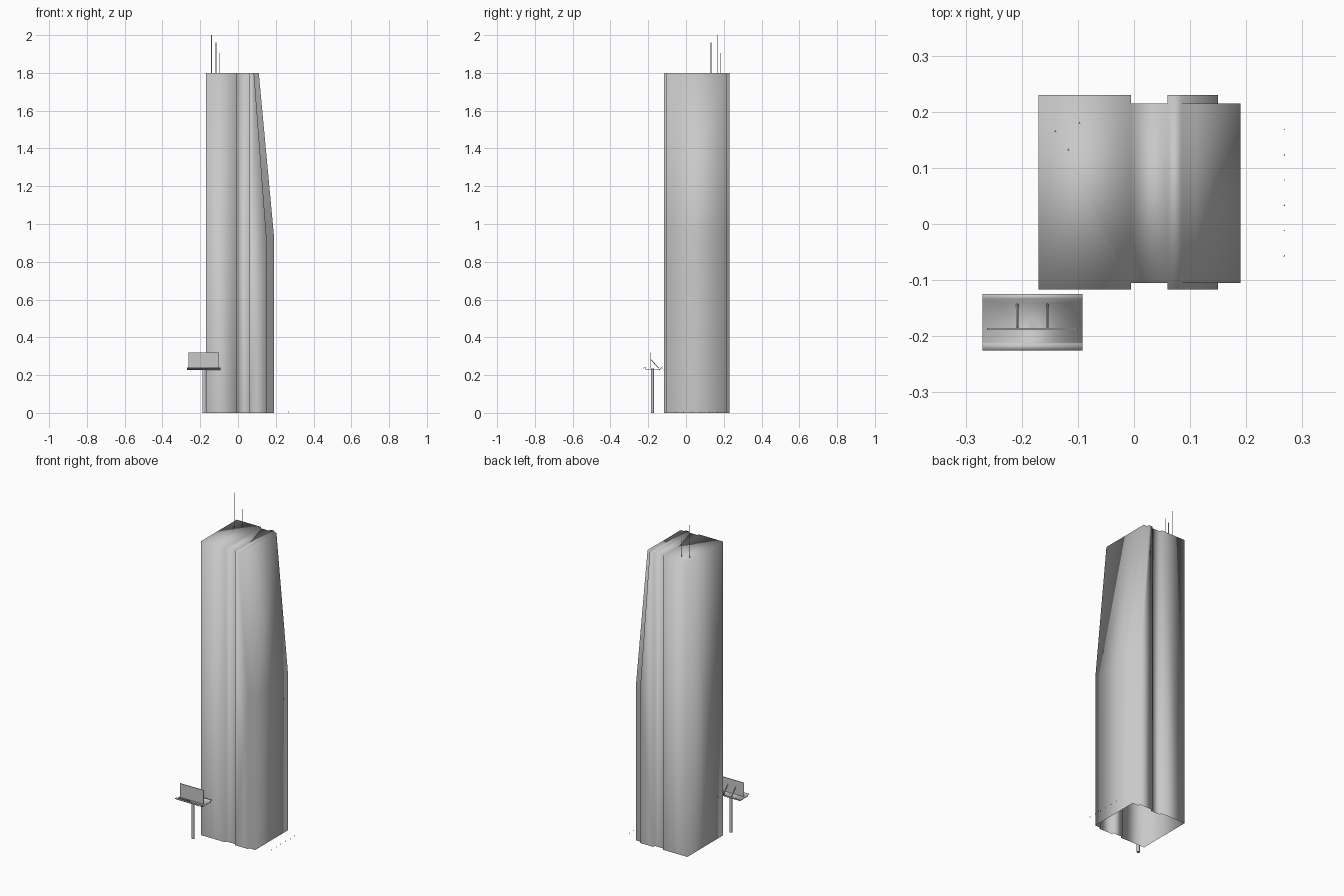
import bpy
import bmesh
from mathutils import Vector

if "Cube" in bpy.data.objects:
    bpy.data.objects.remove(bpy.data.objects["Cube"], do_unlink=True)

grey = bpy.data.materials.new("plain grey")
grey.use_nodes = True
grey.diffuse_color = (0.58, 0.58, 0.58, 1)
grey.node_tree.nodes["Principled BSDF"].inputs["Base Color"].default_value = (0.58, 0.58, 0.58, 1)


def finish(name, bm, smooth=False):
    bmesh.ops.recalc_face_normals(bm, faces=bm.faces)
    mesh = bpy.data.meshes.new(name)
    for face in bm.faces:
        face.smooth = smooth
    bm.to_mesh(mesh)
    bm.free()
    mesh.materials.append(grey)
    obj = bpy.data.objects.new(name, mesh)
    bpy.context.collection.objects.link(obj)
    return obj


def box(name, lo, hi):
    bm = bmesh.new()
    bmesh.ops.create_cube(bm, size=1)
    lo, hi = Vector(lo), Vector(hi)
    for v in bm.verts:
        v.co = (lo + hi) / 2 + v.co * (hi - lo)
    return finish(name, bm)


def rod(name, start, end, radius, sides=3):
    start, end = Vector(start), Vector(end)
    axis = end - start
    bm = bmesh.new()
    bmesh.ops.create_cone(bm, cap_ends=True, segments=sides, radius1=radius,
                          radius2=radius, depth=axis.length)
    turn = Vector((0, 0, 1)).rotation_difference(axis)
    for v in bm.verts:
        v.co = turn @ v.co + (start + end) / 2
    return finish(name, bm)


# Tower: notched plan, open underneath, its left flank leaning in above the fold
TOP, FOLD = 1.8, 0.94
FRONT, FRONT_IN, BACK_IN, BACK = -0.117, -0.105, 0.215, 0.23
front_half = [(-0.17, FRONT), (-0.005, FRONT), (-0.005, FRONT_IN), (0.06, FRONT_IN),
              (0.06, FRONT), (0.15, FRONT), (0.15, FRONT_IN), (0.19, FRONT_IN)]
to_back = {FRONT: BACK, FRONT_IN: BACK_IN}
plan = front_half + [(x, to_back[y]) for x, y in reversed(front_half)]
lean = {0.15: 0.085, 0.19: 0.11}

bm = bmesh.new()
columns = []
for x, y in plan:
    column = [bm.verts.new((x, y, 0))]
    if x in lean:
        column.append(bm.verts.new((x, y, FOLD)))
    column.append(bm.verts.new((lean.get(x, x), y, TOP)))
    columns.append(column)
for i, a in enumerate(columns):
    b = columns[(i + 1) % len(columns)]
    if len(a) == len(b) == 3:
        bm.faces.new((a[0], b[0], b[1], a[1]))
        bm.faces.new((a[1], b[1], b[2], a[2]))
    else:
        bm.faces.new(a[::-1] + b)
bm.faces.new([c[-1] for c in columns])
finish("tower", bm, smooth=True)

# Roof antennas
for i, (x, y, z) in enumerate([(-0.14, 0.165, 2.0), (-0.117, 0.132, 1.96), (-0.097, 0.18, 1.905)]):
    rod(f"antenna_{i + 1}", (x, y, TOP - 0.005), (x, y, z), 0.0025)

# Row of small ground posts
for i in range(6):
    y = -0.057 + 0.045 * i
    rod(f"ground_post_{i + 1}", (0.268, y, 0), (0.268, y, 0.008), 0.0018)

# Billboard on a post: tray with raised rims, panel and rear braces
rod("billboard_post", (-0.18, -0.178, 0), (-0.18, -0.178, 0.234), 0.0085, 12)
rims = [(-0.225, 0.24), (-0.213, 0.24), (-0.211, 0.232),
        (-0.14, 0.232), (-0.133, 0.24), (-0.125, 0.24)]
bm = bmesh.new()
rows = [[bm.verts.new((x, y, z)) for y, z in rims] for x in (-0.27, -0.092)]
for i in range(len(rims) - 1):
    bm.faces.new((rows[0][i], rows[1][i], rows[1][i + 1], rows[0][i + 1]))
tray = finish("billboard_tray", bm, smooth=True)
thick = tray.modifiers.new("thickness", 'SOLIDIFY')
thick.thickness = 0.004
box("billboard_panel", (-0.262, -0.189, 0.235), (-0.1, -0.185, 0.32))
for side, x in (("right", -0.208), ("left", -0.154)):
    rod(f"billboard_brace_{side}", (x, -0.186, 0.282), (x, -0.143, 0.236), 0.002, 4)
